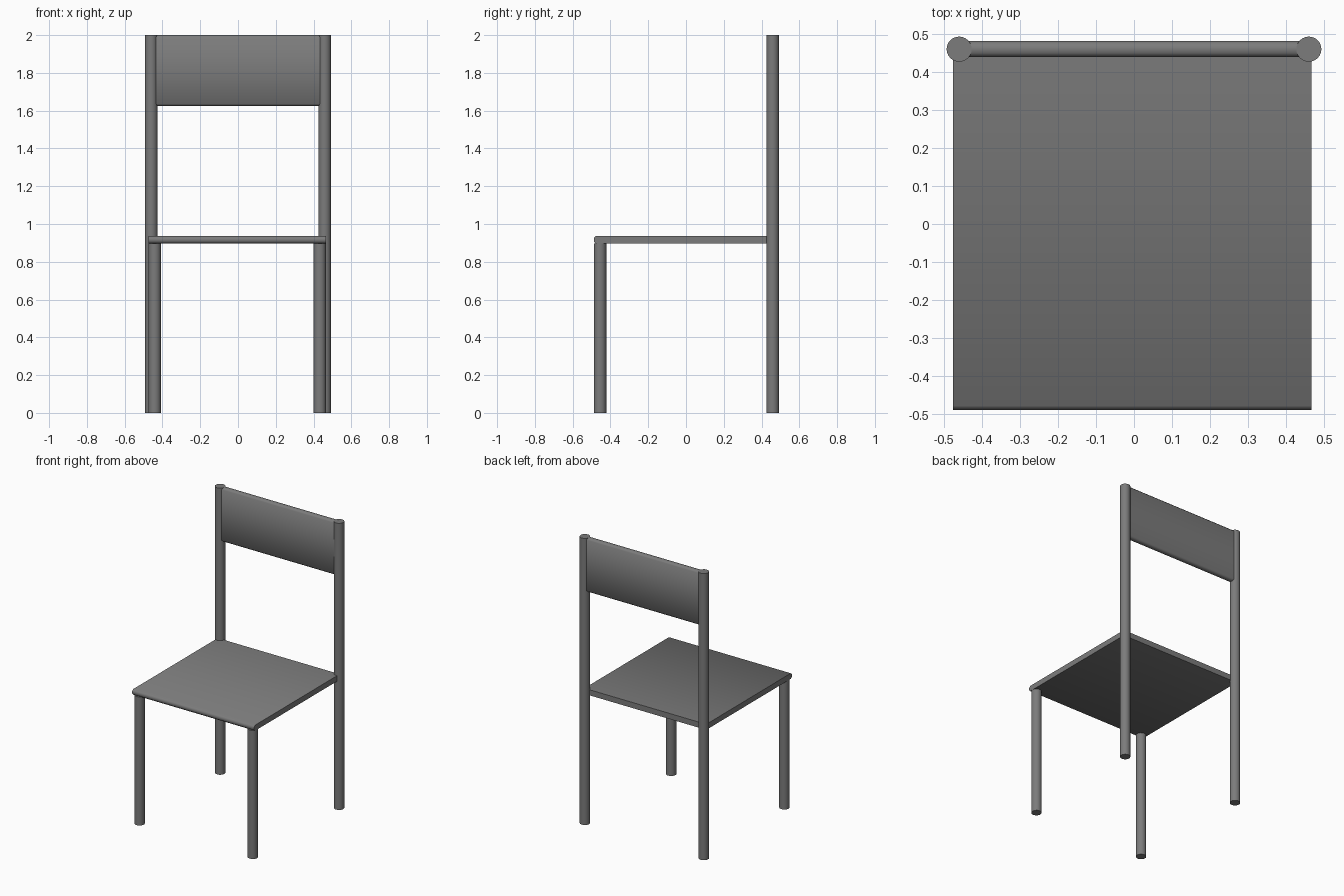
import bpy, bmesh, math

if "Cube" in bpy.data.objects:
    bpy.data.objects.remove(bpy.data.objects["Cube"])

R = 0.033  # leg radius

# Dark grey finish shared by all parts
dark = bpy.data.materials.new("dark_grey")
dark.diffuse_color = (0.2, 0.2, 0.2, 1)
dark.use_nodes = True
dark.node_tree.nodes["Principled BSDF"].inputs["Base Color"].default_value = dark.diffuse_color


def finish(obj, name):
    obj.name = name
    obj.data.materials.append(dark)
    bpy.ops.object.select_all(action='DESELECT')
    obj.select_set(True)
    bpy.context.view_layer.objects.active = obj
    bpy.ops.object.shade_smooth_by_angle(angle=math.radians(50))


def leg(name, x, y, height):
    bpy.ops.mesh.primitive_cylinder_add(vertices=24, radius=R, depth=height,
                                        location=(x, y, height / 2))
    finish(bpy.context.object, name)


def panel(name, profile, x0, x1):
    """Extrude a (y, z) profile along x."""
    bm = bmesh.new()
    face = bm.faces.new([bm.verts.new((x0, y, z)) for y, z in profile])
    ext = bmesh.ops.extrude_face_region(bm, geom=[face], use_keep_orig=True)
    moved = [g for g in ext["geom"] if isinstance(g, bmesh.types.BMVert)]
    bmesh.ops.translate(bm, verts=moved, vec=(x1 - x0, 0, 0))
    bmesh.ops.recalc_face_normals(bm, faces=bm.faces)
    mesh = bpy.data.meshes.new(name)
    bm.to_mesh(mesh)
    bm.free()
    obj = bpy.data.objects.new(name, mesh)
    bpy.context.collection.objects.link(obj)
    finish(obj, name)


# Tall back posts and short front legs
for side, back_x, front_x in (("left", -0.459, -0.441), ("right", 0.459, 0.433)):
    leg("back_post_" + side, back_x, 0.459, 2.0)
    leg("front_leg_" + side, front_x, -0.455, 0.897)

# Seat board with an eased front edge
c = 0.011
y0, y1, z0, z1 = -0.488, 0.455, 0.897, 0.936
panel("seat", [(y1, z0), (y1, z1), (y0 + c, z1), (y0, z1 - c),
               (y0, z0 + c), (y0 + c, z0)], -0.475, 0.466)

# Backrest board with eased top and bottom edges
y0, y1, z0, z1 = 0.438, 0.48, 1.625, 2.0
panel("backrest", [(y1, z0 + c), (y1, z1 - c), (y1 - c, z1), (y0 + c, z1),
                   (y0, z1 - c), (y0, z0 + c), (y0 + c, z0), (y1 - c, z0)],
      -0.45, 0.45)
